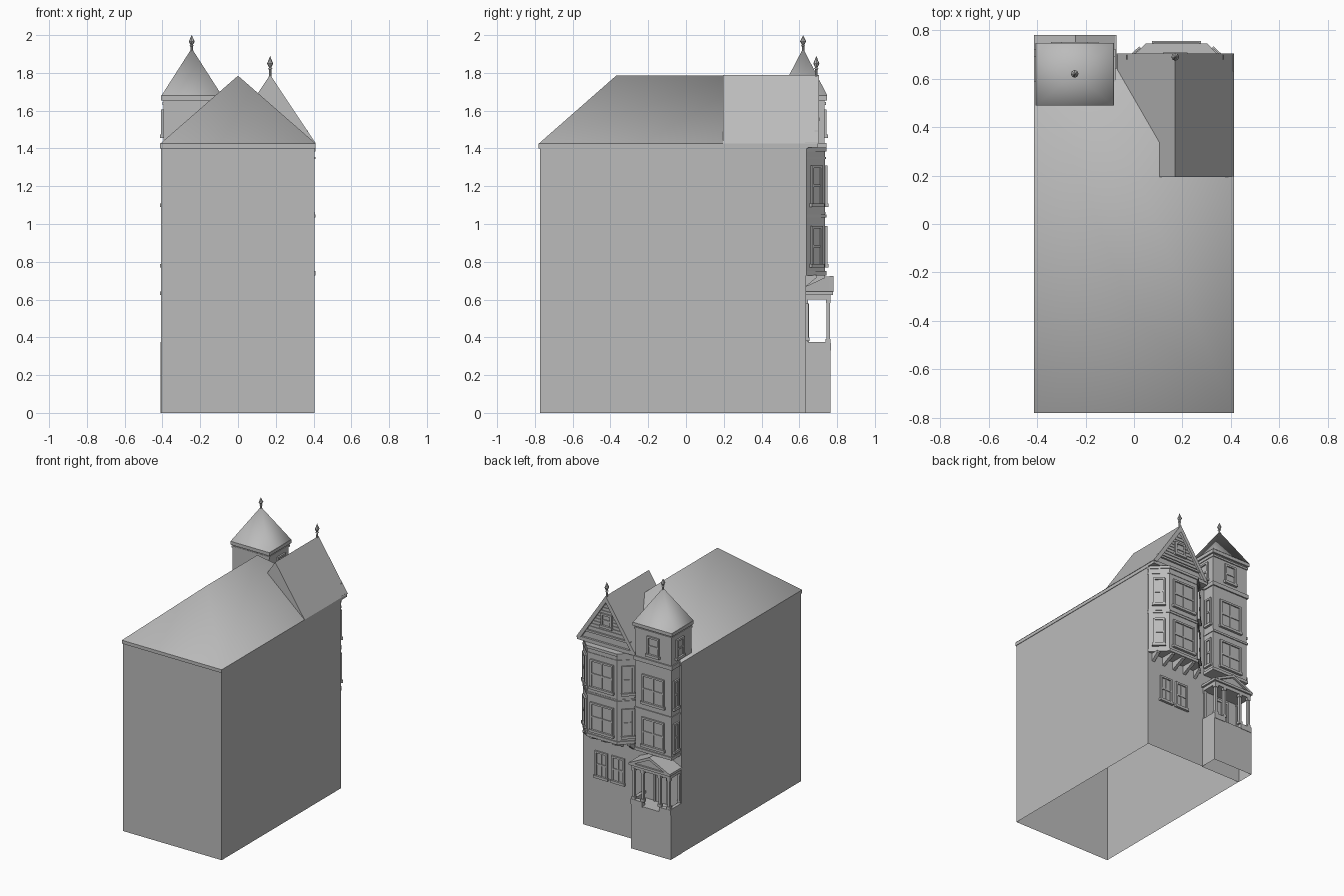
import bpy, bmesh, math
from mathutils import Matrix, Vector

if "Cube" in bpy.data.objects:
    bpy.data.objects.remove(bpy.data.objects["Cube"])

grey = bpy.data.materials.new("plain_grey")
grey.use_nodes = True
COLOUR = (0.5, 0.5, 0.5, 1)
grey.diffuse_color = COLOUR
grey.node_tree.nodes["Principled BSDF"].inputs["Base Color"].default_value = COLOUR

UPRIGHT = Matrix.Rotation(math.pi / 2, 4, 'X')   # profile in xz, extruded towards -y


def finish(name, bm, smooth=0):
    bmesh.ops.recalc_face_normals(bm, faces=bm.faces)
    mesh = bpy.data.meshes.new(name)
    bm.to_mesh(mesh)
    bm.free()
    mesh.materials.append(grey)
    obj = bpy.data.objects.new(name, mesh)
    bpy.context.collection.objects.link(obj)
    if smooth:
        bpy.ops.object.select_all(action='DESELECT')
        obj.select_set(True)
        bpy.context.view_layer.objects.active = obj
        bpy.ops.object.shade_smooth_by_angle(angle=math.radians(smooth))
    return obj


def add_box(bm, a, b, m=Matrix()):
    size = [q - p for p, q in zip(a, b)]
    mid = [(p + q) / 2 for p, q in zip(a, b)]
    bmesh.ops.create_cube(bm, size=1, matrix=m @ Matrix.Translation(mid) @ Matrix.Diagonal((*size, 1)))


def boxes(name, *pairs, m=Matrix()):
    bm = bmesh.new()
    for a, b in pairs:
        add_box(bm, a, b, m)
    return finish(name, bm)


def prism(name, pts, z0, z1, m=Matrix(), open_bottom=False):
    bm = bmesh.new()
    low = [bm.verts.new(m @ Vector((x, y, z0))) for x, y in pts]
    top = [bm.verts.new(m @ Vector((x, y, z1))) for x, y in pts]
    n = len(pts)
    for i in range(n):
        bm.faces.new((low[i], low[(i + 1) % n], top[(i + 1) % n], top[i]))
    bm.faces.new(top)
    if not open_bottom:
        bm.faces.new(low)
    return finish(name, bm)


def rect(x0, x1, y0, y1):
    return [(x0, y0), (x1, y0), (x1, y1), (x0, y1)]


def wall(x, y, angle):
    """Local frame on a wall: u sideways, v up, w outwards; angle 0 faces +y."""
    return Matrix.Translation((x, y, 0)) @ Matrix.Rotation(math.radians(angle), 4, 'Z') \
        @ Matrix.Rotation(math.pi / 2, 4, 'X') @ Matrix.Diagonal((1, 1, -1, 1))


def window(name, m, w, z0, z1, mullion=True):
    h, t, mid = w / 2, 0.014, (z0 + z1) / 2
    bm = bmesh.new()
    parts = [((-h, z0, -.01), (-h + t, z1, .012)), ((h - t, z0, -.01), (h, z1, .012)),
             ((-h, z1 - t, -.01), (h, z1, .012)), ((-h - .006, z0 - .005, -.01), (h + .006, z0 + t, .018)),
             ((-h + t, mid - .006, -.01), (h - t, mid + .006, .009)),
             ((-h + t, z0, -.01), (h - t, z1, .003))]
    if mullion:
        parts.append(((-.005, z0, -.01), (.005, z1, .008)))
    for a, b in parts:
        add_box(bm, a, b, m)
    finish(name, bm)


def finial(name, x, y, z, h):
    prof = [(.010, 0), (.007, .1), (.006, .4), (.012, .43), (.006, .48), (.016, .66), (0, 1)]
    bm = bmesh.new()
    vs = [bm.verts.new((x + r, y, z + k * h)) for r, k in prof]
    es = [bm.edges.new(p) for p in zip(vs, vs[1:])]
    bmesh.ops.spin(bm, geom=vs + es, cent=(x, y, 0), axis=(0, 0, 1), angle=2 * math.pi, steps=8)
    bmesh.ops.remove_doubles(bm, verts=bm.verts, dist=.0005)
    finish(name, bm)


def hip_roof(name, x0, x1, y0, y1, z0, z1, ridge, smooth):
    bm = bmesh.new()
    a, b, c, d = [bm.verts.new((x, y, z0)) for x, y in rect(x0, x1, y0, y1)]
    xm = (x0 + x1) / 2
    r = [bm.verts.new((xm, y, z1)) for y in ridge]
    s, e = r[0], r[-1]
    bm.faces.new((a, b, s))
    bm.faces.new((c, d, e))
    bm.faces.new((b, c, e, s) if s != e else (b, c, e))
    bm.faces.new((d, a, s, e) if s != e else (d, a, s))
    finish(name, bm, smooth)


# Main body and roof
prism("house_body", rect(-.408, .406, -.772, .636), 0, 1.41, open_bottom=True)
boxes("main_eave", ((-.412, -.78, 1.40), (.41, .645, 1.425)))
hip_roof("main_roof", -.412, .412, -.78, .645, 1.425, 1.785, (-.37, .23), 60)

# Cross gable with bargeboards, siding and attic window
GX, GZ, GT = .17, 1.425, 1.79
prism("gable_roof", [(GX - .243, GZ), (GX + .243, GZ), (GX, GT)], -.685, -.195, UPRIGHT)
prism("gable_bargeboard", [(GX - .243, GZ), (GX, GT), (GX + .243, GZ), (GX + .21, GZ),
                           (GX, GT - .05), (GX - .21, GZ)], -.705, -.68, UPRIGHT)
boxes("gable_cornice", ((GX - .24, .63, 1.405), (GX + .24, .70, 1.432)),
      ((GX - .20, .68, 1.48), (GX + .20, .698, 1.495)))
strips = []
for i in range(9):
    z = 1.505 + i * .024
    half = .225 * (1 - (z + .02 - GZ) / (GT - .04 - GZ))
    strips.append(((GX - half, .68, z), (GX + half, .69, z + .019)))
boxes("gable_siding", *strips)
window("attic_window", wall(GX, .69, 0), .09, 1.55, 1.65, False)
finial("gable_finial", GX, .69, 1.77, .12)


# Canted bay
def bay(o=0):
    return [(-.055 - o, .63), (-.055 - o, .637), (.052 - o / 2, .737 + o),
            (.298 + o / 2, .737 + o), (.405 + min(o, .004), .637), (.405 + min(o, .004), .63)]


prism("bay_body", bay(), .74, 1.405)
for z0, z1, o in ((.728, .75, .008), (1.035, 1.05, .006), (1.055, 1.062, .003),
                  (1.345, 1.355, .004), (1.385, 1.405, .008)):
    prism("bay_moulding", bay(o), z0, z1)
for z in (.775, 1.095):
    window("bay_front_window", wall(.175, .737, 0), .19, z, z + .215)
    window("bay_side_window", wall(-.0015, .687, 43), .085, z, z + .215, False)
    window("bay_side_window", wall(.3515, .687, -43), .085, z, z + .215, False)
for i in range(5):
    x = -.01 + i * .0925
    reach = .69 if i in (0, 4) else .737
    prism("bay_bracket", [(.63, .665), (reach, .715), (reach, .73), (.63, .73)], x - .012, x + .012,
          Matrix(((0, 0, 1, 0), (1, 0, 0, 0), (0, 1, 0, 0), (0, 0, 0, 1))))

# Square tower
TX = -.245
boxes("tower_body", ((-.395, .60, .735), (-.095, .733, 1.43)), ((-.395, .50, 1.42), (-.095, .733, 1.66)))
for z0, z1, o in ((.728, .75, .006), (1.035, 1.05, .005), (1.40, 1.43, .008),
                  (1.63, 1.645, .005), (1.655, 1.68, .012)):
    boxes("tower_moulding", ((-.395 - o, .502 - o if z0 > 1.45 else .63, z0), (-.095 + o, .735 + o, z1)))
for z in (.775, 1.095):
    window("tower_front_window", wall(TX, .733, 0), .185, z, z + .215)
    window("tower_side_window", wall(-.395, .686, 90), .06, z, z + .215, False)
    window("tower_side_window", wall(-.095, .686, -90), .06, z, z + .215, False)
window("tower_top_window", wall(TX, .733, 0), .10, 1.46, 1.605, False)
for x, a in ((-.395, 90), (-.095, -90)):
    window("tower_top_side_window", wall(x, .64, a), .09, 1.46, 1.605, False)
hip_roof("tower_roof", -.405, -.085, .49, .748, 1.68, 1.93, (.62,), 80)
finial("tower_finial", TX, .62, 1.90, .10)

# Ground floor windows
for x in (.25, .112):
    window("lower_window", wall(x, .636, 0), .105, .385, .58)

# Porch base, parapets and steps
prism("porch_base", rect(-.41, -.08, .63, .765), 0, .335, open_bottom=True)
boxes("porch_parapet", ((-.41, .63, .33), (-.385, .765, .375)), ((-.105, .63, .33), (-.08, .765, .375)),
      ((-.41, .735, .33), (-.315, .768, .37)), ((-.175, .735, .33), (-.08, .768, .37)))

# Porch columns with capitals and feet
posts = []
for x, y in ((-.39, .753), (-.315, .753), (-.175, .753), (-.10, .753), (-.39, .64), (-.10, .64)):
    for h, z0, z1 in ((.009, .37, .605), (.014, .37, .39), (.013, .582, .605)):
        posts.append(((x - h, max(y - h, .63), z0), (x + h, min(y + h, .766) if y > .7 else .645, z1)))
boxes("porch_column", *posts)
boxes("porch_door", ((-.29, .63, .335), (-.20, .642, .56)), ((-.305, .63, .335), (-.29, .65, .575)),
      ((-.20, .63, .335), (-.185, .65, .575)), ((-.305, .63, .56), (-.185, .65, .58)),
      ((-.25, .63, .335), (-.24, .647, .56)))

# Porch entablature and pediment
boxes("porch_entablature", ((-.403, .63, .60), (-.087, .765, .63)), ((-.412, .63, .625), (-.072, .778, .643)))
prism("porch_roof", [(-.412, .64), (-.072, .64), (-.242, .722)], -.765, -.63, UPRIGHT)
prism("porch_raking_trim", [(-.412, .64), (-.242, .724), (-.072, .64), (-.11, .64), (-.242, .703), (-.374, .64)],
      -.78, -.76, UPRIGHT)
